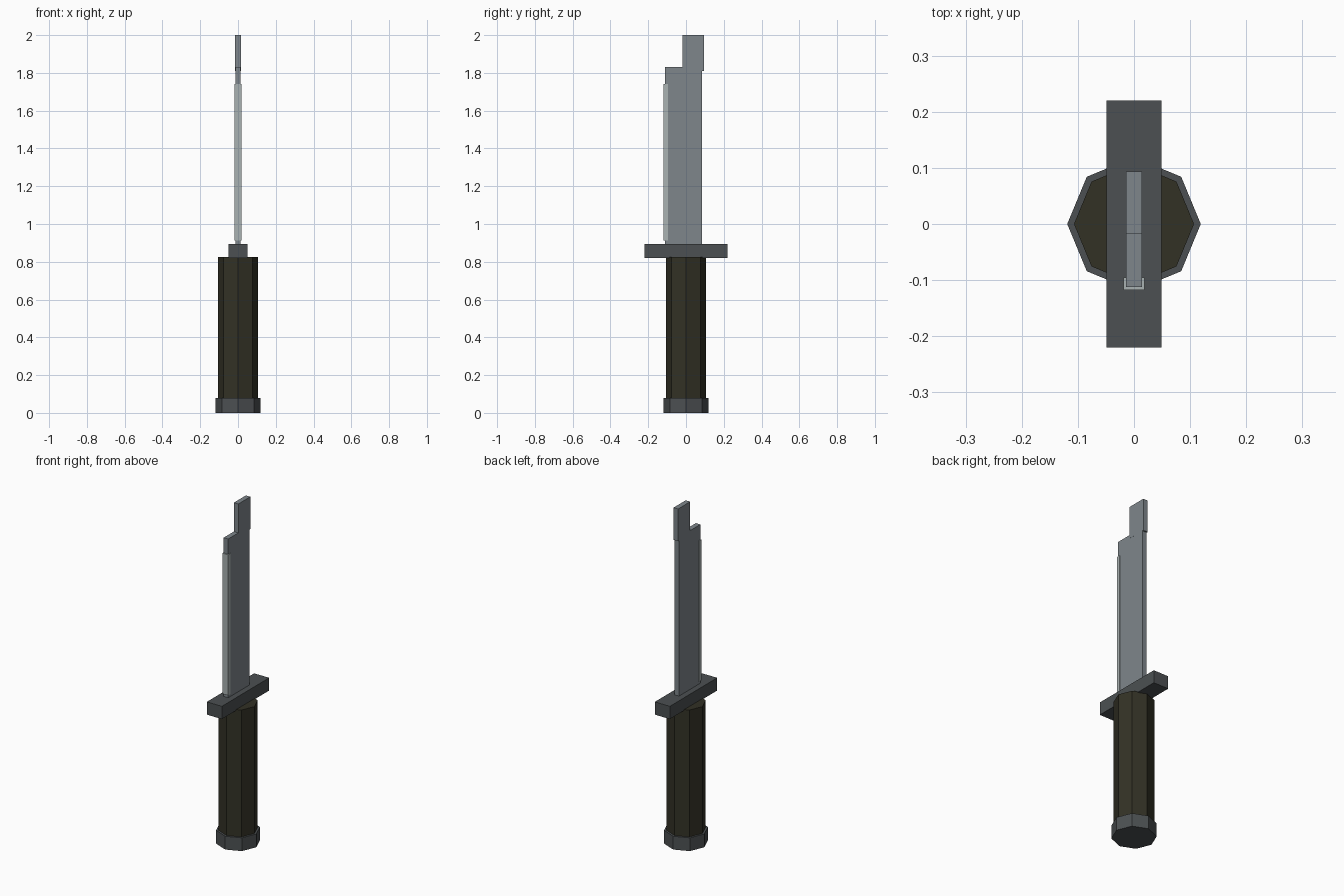
import bpy, bmesh
from mathutils import Matrix, Vector

if "Cube" in bpy.data.objects:
    bpy.data.objects.remove(bpy.data.objects["Cube"])


def material(name, rgb):
    m = bpy.data.materials.new(name)
    lin = [(c / 255 / 12.92) if c < 11 else ((c / 255 + 0.055) / 1.055) ** 2.4 for c in rgb]
    m.diffuse_color = (*lin, 1)
    m.use_nodes = True
    m.node_tree.nodes["Principled BSDF"].inputs["Base Color"].default_value = m.diffuse_color
    return m


steel = material("blade steel", (126, 134, 139))
bright = material("honed edge steel", (170, 178, 178))
dark = material("dark metal", (76, 80, 82))
grip = material("dark olive grip", (50, 49, 37))


def finish(name, bm, mat):
    me = bpy.data.meshes.new(name)
    bm.to_mesh(me)
    bm.free()
    me.materials.append(mat)
    ob = bpy.data.objects.new(name, me)
    bpy.context.collection.objects.link(ob)


def box(name, lo, hi, mat):
    lo, hi = Vector(lo), Vector(hi)
    bm = bmesh.new()
    bmesh.ops.create_cube(bm, size=1, matrix=Matrix.Translation((lo + hi) / 2)
                          @ Matrix.Diagonal((*(hi - lo), 1)))
    finish(name, bm, mat)


def octagon(name, r, z0, z1, mat):
    bm = bmesh.new()
    bmesh.ops.create_cone(bm, cap_ends=True, segments=8, radius1=r, radius2=r,
                          depth=z1 - z0, matrix=Matrix.Translation((0, 0, (z0 + z1) / 2)))
    finish(name, bm, mat)


# Handle
octagon("pommel", 0.119, 0, 0.078, dark)
octagon("handle", 0.107, 0.078, 0.825, grip)
box("guard", (-0.049, -0.22, 0.82), (0.049, 0.22, 0.895), dark)

# Blade, raised tip and cutting edge strip
box("blade", (-0.0145, -0.112, 0.89), (0.0145, 0.086, 1.83), steel)
box("blade_tip", (-0.0147, -0.018, 1.81), (0.0147, 0.094, 2.0), steel)
box("cutting_edge", (-0.0185, -0.118, 0.912), (0.0185, -0.095, 1.74), bright)
